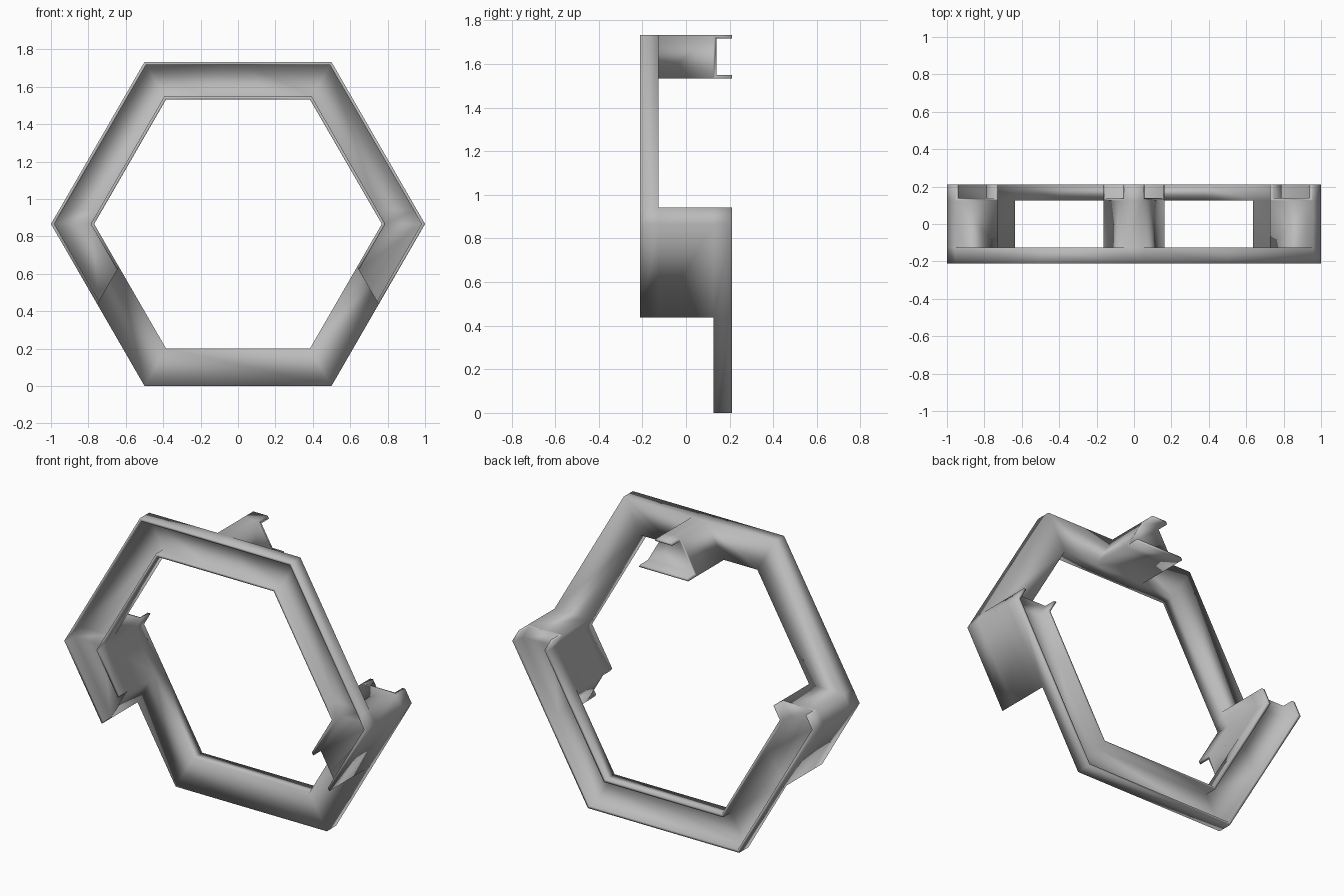
import bpy, bmesh, math

if "Cube" in bpy.data.objects:
    bpy.data.objects.remove(bpy.data.objects["Cube"])

S3 = math.sqrt(3)
CZ = S3 / 2            # hexagon centre height
A_IN, A_OUT = 0.666, S3 / 2   # inner / outer apothem of the frame
LIP = 0.016            # thickness of the channel lips
Y_OUT, Y_FLOOR, Y_MID = 0.212, 0.14, 0.125


# Key points on the hexagon of apothem a (s = side, -1 left / +1 right)
def low_cut(a, s):     # slanted end of the front channel
    r = 2 * a / S3
    return (s * (0.252 + r / 2), CZ + S3 * (0.252 - r / 2))


def high_cut(a, s):    # level end of the back channel
    return (s * (2 * a / S3 - 0.043), CZ + 0.0745)


def side(a, s):
    return (s * 2 * a / S3, CZ)


def corner(a, s, up):
    return (s * a / S3, CZ + up * a)


def top_cut(a, s):     # slanted ends of the short top piece
    return (s * (0.163 - (a - A_IN) / S3), CZ + a)


# Paths as functions of the apothem, with stops where the spacers attach
def front_path(a):
    return [low_cut(a, -1), side(a, -1), high_cut(a, -1), corner(a, -1, 1),
            top_cut(a, -1), top_cut(a, 1),
            corner(a, 1, 1), high_cut(a, 1), side(a, 1), low_cut(a, 1)]


def back_path(a):
    return [high_cut(a, -1), side(a, -1), low_cut(a, -1), corner(a, -1, -1),
            corner(a, 1, -1), low_cut(a, 1), side(a, 1), high_cut(a, 1)]


def top_path(a):
    return [top_cut(a, -1), top_cut(a, 1)]


def side_path(s):
    return lambda a: [low_cut(a, s), side(a, s), high_cut(a, s)]


def sweep(bm, path, profile):
    """Sweep a closed (apothem, y) profile along a hexagon path with capped ends."""
    rails = [[bm.verts.new((x, y, z)) for x, z in path(a)] for a, y in profile]
    n = len(rails)
    for i in range(n):
        p, q = rails[i], rails[(i + 1) % n]
        for k in range(len(p) - 1):
            bm.faces.new((p[k], p[k + 1], q[k + 1], q[k]))
    bm.faces.new([r[0] for r in rails])
    bm.faces.new([r[-1] for r in rails])


def channel(d):
    """U-shaped section opening towards y = d * Y_OUT."""
    return [(A_IN, d * Y_OUT), (A_IN, d * Y_MID), (A_OUT, d * Y_MID),
            (A_OUT, d * Y_OUT), (A_OUT - LIP, d * Y_OUT), (A_OUT - LIP, d * Y_FLOOR),
            (A_IN + LIP, d * Y_FLOOR), (A_IN + LIP, d * Y_OUT)]


block = [(A_IN, -Y_MID), (A_OUT, -Y_MID), (A_OUT, Y_MID), (A_IN, Y_MID)]
bm = bmesh.new()

# Open channels: upper front arch, lower back arch, short back piece at the top
sweep(bm, front_path, channel(-1))
sweep(bm, back_path, channel(1))
sweep(bm, top_path, channel(1))

# Spacers joining front and back
sweep(bm, top_path, block)
for s in (-1, 1):
    sweep(bm, side_path(s), block)

# Fuse into one skin: drop the paired inner faces, weld the seams
seen = {}
for f in bm.faces:
    key = tuple(round(c, 3) + 0.0 for c in f.calc_center_median())
    seen.setdefault(key, []).append(f)
inner = [f for group in seen.values() if len(group) > 1 for f in group]
bmesh.ops.delete(bm, geom=inner, context='FACES')
bmesh.ops.remove_doubles(bm, verts=bm.verts, dist=0.0005)
bmesh.ops.recalc_face_normals(bm, faces=bm.faces)

# The whole frame is one softly shaded dark grey surface
for f in bm.faces:
    f.smooth = True
me = bpy.data.meshes.new("hexagonal_frame")
bm.to_mesh(me)
bm.free()
grey = bpy.data.materials.new("dark_grey")
grey.diffuse_color = (0.5, 0.5, 0.5, 1)
grey.use_nodes = True
grey.node_tree.nodes["Principled BSDF"].inputs["Base Color"].default_value = grey.diffuse_color
me.materials.append(grey)
frame = bpy.data.objects.new("hexagonal_frame", me)
bpy.context.collection.objects.link(frame)
